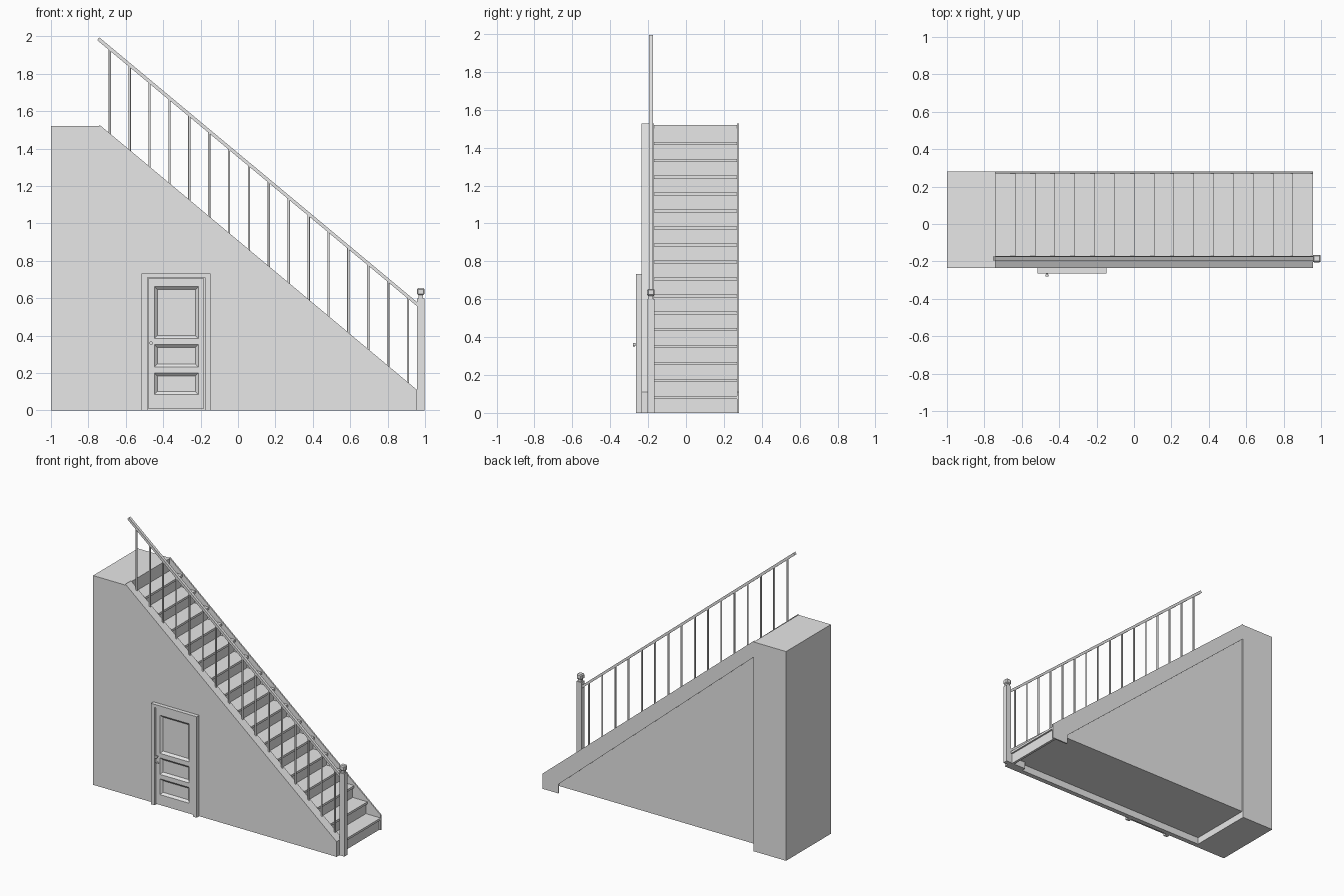
import bpy, bmesh, math
from mathutils import Matrix, Vector

cube = bpy.data.objects.get("Cube")
if cube:
    bpy.data.objects.remove(cube)

grey = bpy.data.materials.new("light_grey")
grey.use_nodes = True
grey.diffuse_color = (0.8, 0.8, 0.8, 1)
grey.node_tree.nodes["Principled BSDF"].inputs["Base Color"].default_value = (0.8, 0.8, 0.8, 1)


def finish(name, bm, recalc=True):
    if recalc:
        bmesh.ops.recalc_face_normals(bm, faces=bm.faces)
    mesh = bpy.data.meshes.new(name)
    bm.to_mesh(mesh)
    bm.free()
    mesh.materials.append(grey)
    obj = bpy.data.objects.new(name, mesh)
    bpy.context.collection.objects.link(obj)
    return obj


def add_box(bm, x0, x1, y0, y1, z0, z1):
    mat = (Matrix.Translation(((x0 + x1) / 2, (y0 + y1) / 2, (z0 + z1) / 2))
           @ Matrix.Diagonal((x1 - x0, y1 - y0, z1 - z0, 1)))
    return bmesh.ops.create_cube(bm, size=1, matrix=mat)["verts"]


def boxes(name, *dims):
    bm = bmesh.new()
    for d in dims:
        add_box(bm, *d)
    return finish(name, bm)


def prism(name, profile, y0, y1):
    """Extrude an x-z outline from y0 to y1."""
    bm = bmesh.new()
    face = bm.faces.new([bm.verts.new((x, y0, z)) for x, z in profile])
    out = bmesh.ops.extrude_face_region(bm, geom=[face])["geom"]
    verts = [v for v in out if isinstance(v, bmesh.types.BMVert)]
    bmesh.ops.translate(bm, verts=verts, vec=(0, y1 - y0, 0))
    return finish(name, bm)


# Main dimensions
FRONT, BACK = -0.235, 0.28
IN_FRONT, IN_BACK = -0.17, 0.27
TOE, HEAD = 0.957, -0.74
STEPS, TOP = 16, 1.52
RISE = TOP / (STEPS + 1)
RUN = (TOE - HEAD) / STEPS
FLOOR = 0.05
LIP = 0.012


def slope(x):
    return 0.11 + (TOE - x) * (1.527 - 0.11) / (TOE - HEAD)


# Landing block and front wall
boxes("landing_block", (-1, HEAD, FRONT, BACK, 0, TOP))
prism("front_wall", [(HEAD, 0), (TOE, 0), (TOE, slope(TOE)), (HEAD, slope(HEAD))], FRONT, -0.2)

# Stringers on both sides of the flight
stringer = [(TOE, 0), (TOE, slope(TOE)), (HEAD, slope(HEAD)), (HEAD, 1.41), (0.83, 0.066), (0.83, 0)]
prism("front_stringer", stringer, -0.2, IN_FRONT)
prism("back_stringer", stringer, IN_BACK, BACK)

# Closed stepped body with a raised floor
outline = [(HEAD, FLOOR)]
low = FLOOR
for i in range(STEPS):
    x = TOE - LIP - i * RUN
    outline += [(x, low), (x, (i + 1) * RISE - 0.005)]
    low = (i + 1) * RISE - 0.005
outline.append((HEAD, low))
prism("stair_body", outline, -0.2, IN_BACK)
boxes("bottom_riser", (TOE - 0.03, TOE - LIP, IN_FRONT, IN_BACK, 0, RISE - 0.01))

# Treads with nosing
treads = []
for i in range(STEPS):
    x, z = TOE - i * RUN, (i + 1) * RISE
    treads.append((x - RUN - LIP, x, IN_FRONT, IN_BACK, z - 0.016, z))
boxes("treads", *treads)

# Handrail, balusters and newel post
RAIL_Y = -0.185
prism("handrail", [(-0.742, 1.995), (TOE + 0.003, 0.577), (TOE + 0.003, 0.555), (-0.753, 1.98)],
      RAIL_Y - 0.01, RAIL_Y + 0.01)

bm = bmesh.new()
for i in range(STEPS):
    x = 0.909 - i * 0.1063
    z0, z1 = slope(x) - 0.02, 0.57 + (TOE - x) * 0.834
    bmesh.ops.create_cone(bm, cap_ends=True, segments=10, radius1=0.0065, radius2=0.0065,
                          depth=z1 - z0, matrix=Matrix.Translation((x, RAIL_Y, (z0 + z1) / 2)))
balusters = finish("balusters", bm)

post_x = 0.977
boxes("newel_post",
      (post_x - 0.02, post_x + 0.02, RAIL_Y - 0.018, RAIL_Y + 0.018, 0, 0.6),
      (post_x - 0.013, post_x + 0.013, RAIL_Y - 0.012, RAIL_Y + 0.012, 0.6, 0.625))
cap = boxes("newel_cap", (post_x - 0.021, post_x + 0.021, RAIL_Y - 0.02, RAIL_Y + 0.02, 0.617, 0.655))
bevel = cap.modifiers.new("bevel", "BEVEL")
bevel.width, bevel.segments = 0.007, 1

# Door casing
L, R, H = -0.515, -0.147, 0.733
boxes("door_casing",
      (L, L + 0.03, -0.264, FRONT, 0, H),
      (R - 0.03, R, -0.264, FRONT, 0, H),
      (L + 0.03, R - 0.03, -0.264, FRONT, 0.71, H))

# Door leaf: stiles, rails and sunken panels
LEAF = -0.257
dl, dr = L + 0.034, R - 0.034
pl, pr = -0.447, -0.212
panels = [(0.085, 0.2), (0.232, 0.352), (0.385, 0.662)]
parts = [(dl, pl, LEAF, FRONT, 0.01, 0.706), (pr, dr, LEAF, FRONT, 0.01, 0.706)]
edges = [0.01] + [z for p in panels for z in p] + [0.706]
for z0, z1 in zip(edges[::2], edges[1::2]):
    parts.append((pl, pr, LEAF, FRONT, z0, z1))
boxes("door_leaf", *parts)

bm = bmesh.new()
for z0, z1 in panels:
    bm.faces.new([bm.verts.new((x, LEAF, z)) for x, z in ((pl, z0), (pr, z0), (pr, z1), (pl, z1))])
bm.normal_update()
bmesh.ops.inset_individual(bm, faces=bm.faces[:], thickness=0.022, depth=-0.014)
finish("door_panels", bm, recalc=False)

# Door handle and lock
bm = bmesh.new()
turn = Matrix.Rotation(math.pi / 2, 4, "X")
for z, r, y0, y1 in ((0.36, 0.005, -0.272, LEAF), (0.36, 0.009, -0.28, -0.27), (0.312, 0.007, -0.262, LEAF)):
    bmesh.ops.create_cone(bm, cap_ends=True, segments=16, radius1=r, radius2=r, depth=y1 - y0,
                          matrix=Matrix.Translation((-0.465, (y0 + y1) / 2, z)) @ turn)
add_box(bm, -0.478, -0.455, -0.265, LEAF, 0.309, 0.315)
handle = finish("door_handle", bm)

# Smooth the round parts
for obj in (balusters, handle):
    bpy.ops.object.select_all(action="DESELECT")
    obj.select_set(True)
    bpy.context.view_layer.objects.active = obj
    bpy.ops.object.shade_smooth_by_angle(angle=math.radians(40))
